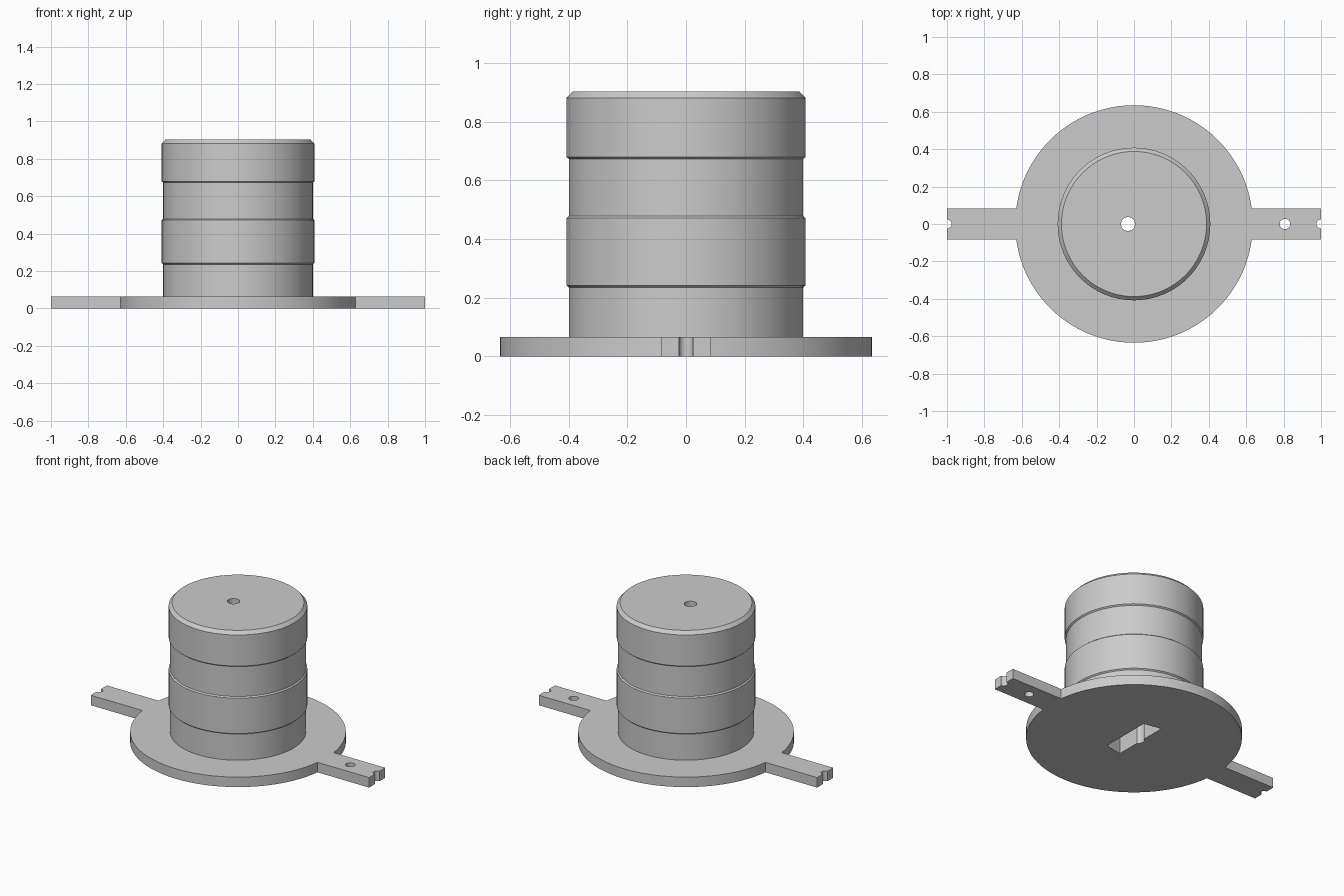
import bpy, bmesh
from math import sin, cos, pi, asin

if "Cube" in bpy.data.objects:
    bpy.data.objects.remove(bpy.data.objects["Cube"])

grey = bpy.data.materials.new("plain grey")
grey.use_nodes = True
colour = (0.6, 0.6, 0.6, 1)
grey.diffuse_color = colour
grey.node_tree.nodes["Principled BSDF"].inputs["Base Color"].default_value = colour


def add_object(name, bm):
    bmesh.ops.recalc_face_normals(bm, faces=bm.faces)
    mesh = bpy.data.meshes.new(name)
    bm.to_mesh(mesh)
    bm.free()
    mesh.materials.append(grey)
    obj = bpy.data.objects.new(name, mesh)
    bpy.context.collection.objects.link(obj)
    return obj


def prism(name, outline, bottom, top):
    bm = bmesh.new()
    face = bm.faces.new([bm.verts.new((x, y, bottom)) for x, y in outline])
    grown = bmesh.ops.extrude_face_region(bm, geom=[face])["geom"]
    verts = [v for v in grown if isinstance(v, bmesh.types.BMVert)]
    bmesh.ops.translate(bm, verts=verts, vec=(0, 0, top - bottom))
    return add_object(name, bm)


def arc(cx, radius, start, end, steps):
    angles = [start + (end - start) * i / steps for i in range(steps + 1)]
    return [(cx + radius * cos(a), radius * sin(a)) for a in angles]


def lathe(name, profile, segments=96):
    bm = bmesh.new()
    rings = [[bm.verts.new((r * cos(2 * pi * i / segments), r * sin(2 * pi * i / segments), z))
              for i in range(segments)] for r, z in profile]
    for low, high in zip(rings, rings[1:]):
        for i in range(segments):
            j = (i + 1) % segments
            bm.faces.new((low[i], low[j], high[j], high[i]))
    bm.faces.new(rings[0][::-1])
    bm.faces.new(rings[-1])
    return add_object(name, bm)


def hole(name, x, radius):
    return prism(name, arc(x, radius, 0, 2 * pi * 31 / 32, 31), -0.1, 1.0)


def cut(obj, cutters):
    for cutter in cutters:
        mod = obj.modifiers.new(cutter.name, "BOOLEAN")
        mod.operation = "DIFFERENCE"
        mod.solver = "EXACT"
        mod.object = cutter


# Flange: a disc with two opposite arms, each with a notched end
base_r, arm_w, base_h = 0.635, 0.083, 0.065
corner = asin(arm_w / base_r)
half = [(1, -arm_w)] + arc(1, 0.024, 1.5 * pi, 0.5 * pi, 12) + [(1, arm_w)]
half += arc(0, base_r, corner, pi - corner, 48)
flange = prism("flange", half + [(-x, -y) for x, y in half], 0, base_h)

# Stepped column with two wider bands and a chamfered top
column = lathe("column", [(0.4, base_h), (0.4, 0.235), (0.408, 0.242), (0.408, 0.472),
                          (0.4, 0.479), (0.4, 0.673), (0.408, 0.68), (0.408, 0.882),
                          (0.388, 0.903)])

# Cutters: off-centre bore, key pocket underneath, arm hole
bore = hole("bore_cutter", -0.032, 0.037)
pocket = prism("pocket_cutter", [(-0.05, -0.19), (0.067, -0.168), (0.067, 0.168), (-0.05, 0.19)],
               -0.1, 0.4)
arm_hole = hole("arm_hole_cutter", 0.807, 0.028)
cut(flange, [pocket, bore, arm_hole])
cut(column, [pocket, bore])

# Apply the cuts, then smooth the round faces
depsgraph = bpy.context.evaluated_depsgraph_get()
for obj in (flange, column):
    mesh = bpy.data.meshes.new_from_object(obj.evaluated_get(depsgraph))
    obj.modifiers.clear()
    obj.data = mesh
for cutter in (bore, pocket, arm_hole):
    bpy.data.objects.remove(cutter)
bpy.ops.object.select_all(action="DESELECT")
for obj in (flange, column):
    obj.select_set(True)
bpy.context.view_layer.objects.active = column
bpy.ops.object.shade_smooth_by_angle(angle=0.4)
